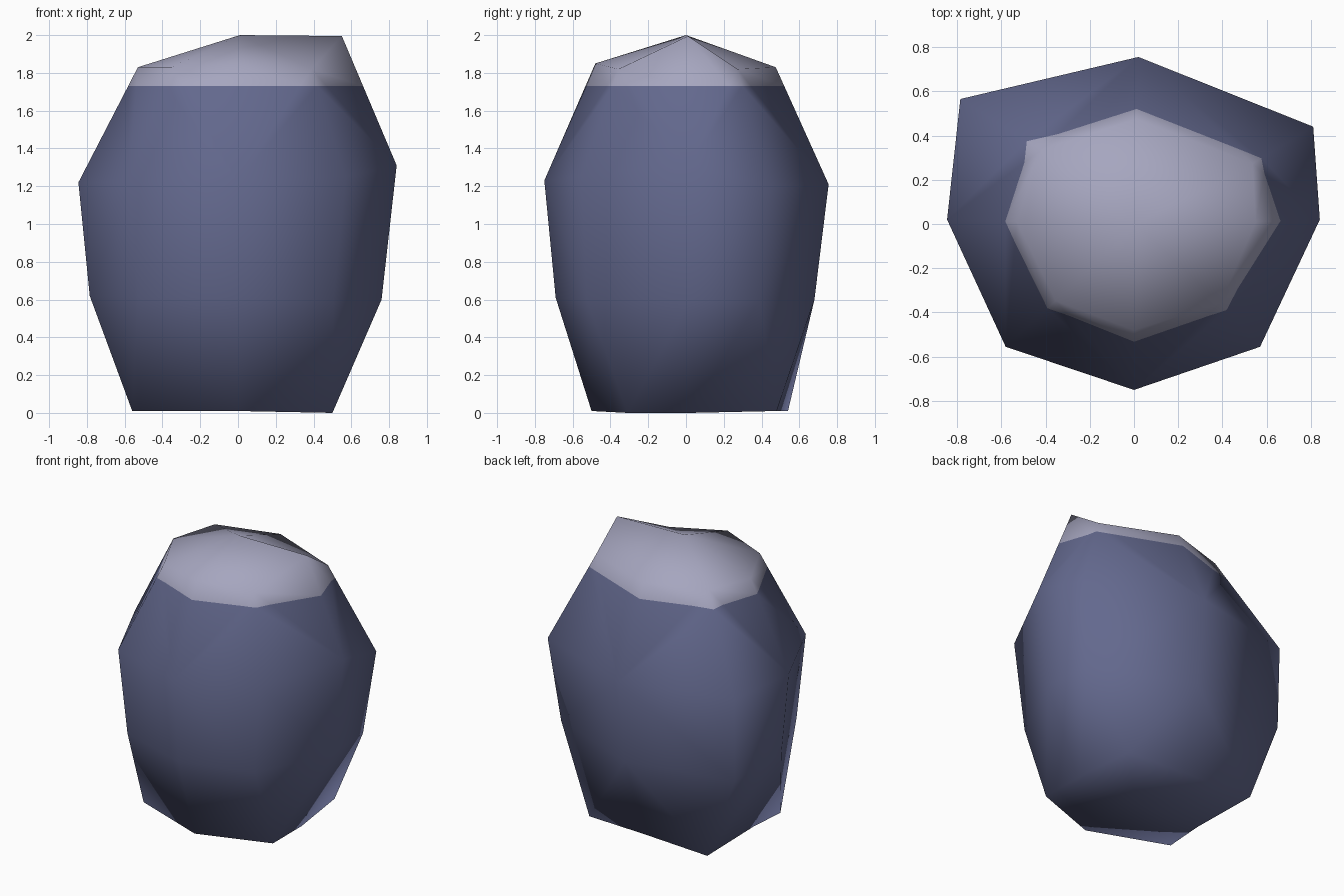
import bpy, bmesh

if "Cube" in bpy.data.objects:
    bpy.data.objects.remove(bpy.data.objects["Cube"])

def material(name, rgb):
    m = bpy.data.materials.new(name)
    m.diffuse_color = (*rgb, 1)
    m.use_nodes = True
    m.node_tree.nodes["Principled BSDF"].inputs["Base Color"].default_value = m.diffuse_color
    return m

# Four rings of eight points, counter-clockwise from the right side
RINGS = [
    [(.50, .02, 0), (.445, .48, .01), (0, .50, .01), (-.55, .54, .01),
     (-.55, 0, .02), (-.56, -.29, .01), (0, -.50, .01), (.50, -.31, 0)],
    [(.76, .02, .60), (.737, .39, .60), (.02, .68, .60), (-.78, .55, .62),
     (-.785, .02, .62), (-.53, -.52, .61), (0, -.69, .61), (.505, -.525, .60)],
    [(.84, .02, 1.31), (.81, .44, 1.20), (.02, .755, 1.21), (-.785, .565, 1.22),
     (-.845, .02, 1.22), (-.58, -.555, 1.22), (0, -.75, 1.23), (.57, -.555, 1.25)],
    [(.55, .01, 1.995), (.536, .273, 1.82), (.01, .475, 1.83), (-.42, .333, 1.84),
     (-.53, .01, 1.83), (-.354, -.347, 1.83), (0, -.48, 1.85), (.39, -.358, 1.82)],
]
SNOW_Z = 1.73

bm = bmesh.new()
rings = [[bm.verts.new(p) for p in r] for r in RINGS]
top = bm.verts.new((.01, 0, 2.0))
base = bm.verts.new((0, 0, .01))

# Sides, peak and underside
for i in range(8):
    j = (i + 1) % 8
    for a, b in zip(rings, rings[1:]):
        bm.faces.new((a[i], a[j], b[j], b[i]))
    bm.faces.new((rings[-1][i], rings[-1][j], top))
    bm.faces.new((rings[0][j], rings[0][i], base))
bmesh.ops.triangulate(bm, faces=bm.faces[:], quad_method='SHORT_EDGE')

# Snow cap: cut at a fixed height and colour everything above
bmesh.ops.bisect_plane(bm, geom=bm.verts[:] + bm.edges[:] + bm.faces[:],
                       plane_co=(0, 0, SNOW_Z), plane_no=(0, 0, 1))
bmesh.ops.recalc_face_normals(bm, faces=bm.faces[:])
for f in bm.faces:
    f.smooth = True
    f.material_index = int(f.calc_center_median().z > SNOW_Z)

mesh = bpy.data.meshes.new("rock")
bm.to_mesh(mesh)
bm.free()
mesh.materials.append(material("slate blue stone", (.125, .14, .27)))
mesh.materials.append(material("pale grey cap", (.38, .38, .52)))
rock = bpy.data.objects.new("rock", mesh)
bpy.context.collection.objects.link(rock)
